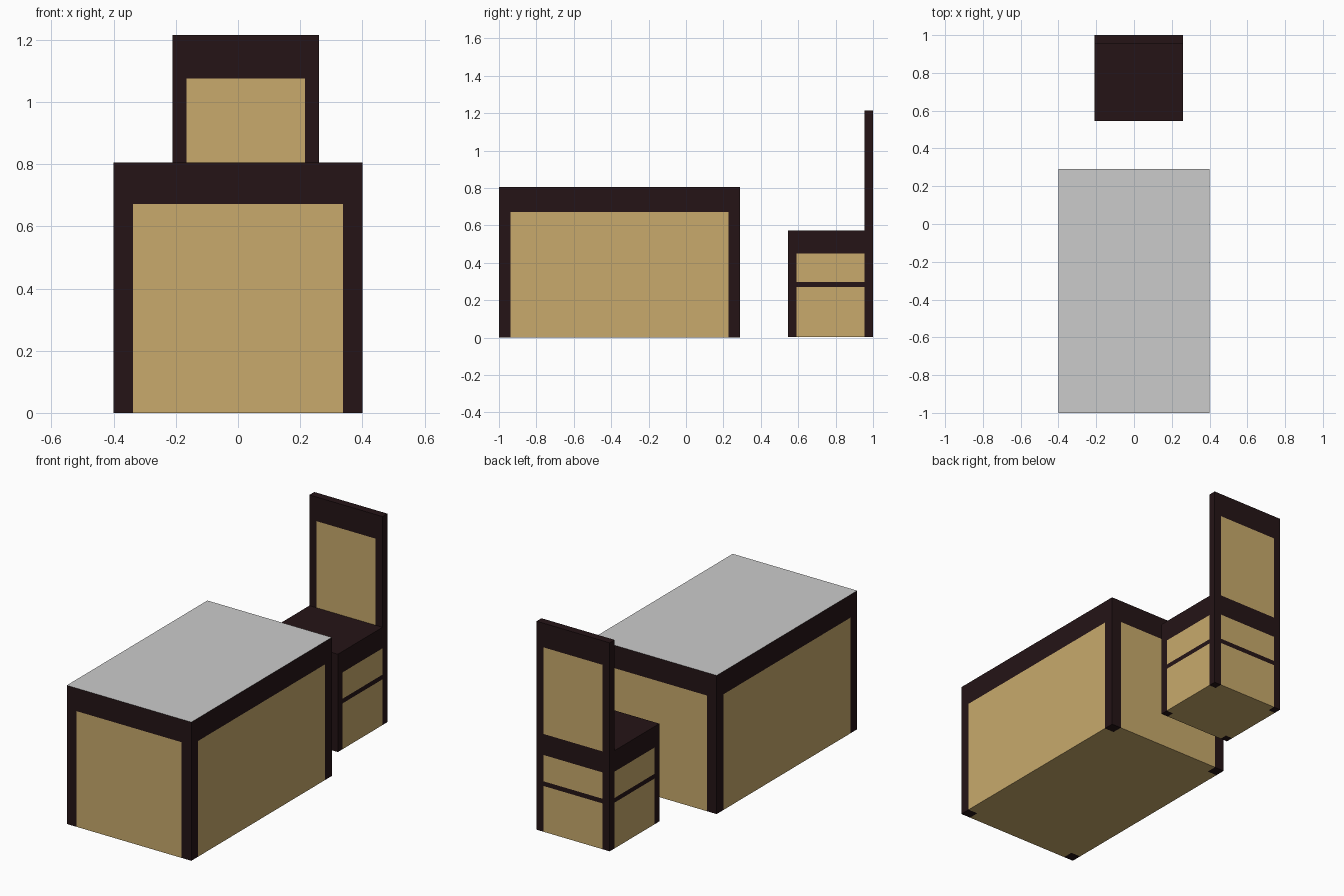
import bpy, bmesh

if "Cube" in bpy.data.objects:
    bpy.data.objects.remove(bpy.data.objects["Cube"])


def material(name, rgb):
    m = bpy.data.materials.new(name)
    m.diffuse_color = (*rgb, 1)
    m.use_nodes = True
    m.node_tree.nodes["Principled BSDF"].inputs["Base Color"].default_value = m.diffuse_color
    return m


DARK = material("dark_wood", (0.018, 0.007, 0.008))
TAN = material("tan_panel", (0.578, 0.402, 0.150))


def prism(name, outline, z0, z1, mat=None, open_top=False):
    """Extrude a flat outline from z0 to z1."""
    bm = bmesh.new()
    low = [bm.verts.new((x, y, z0)) for x, y in outline]
    high = [bm.verts.new((x, y, z1)) for x, y in outline]
    n = len(outline)
    bm.faces.new(low[::-1])
    if not open_top:
        bm.faces.new(high)
    for i in range(n):
        j = (i + 1) % n
        bm.faces.new((low[i], low[j], high[j], high[i]))
    me = bpy.data.meshes.new(name)
    bm.to_mesh(me)
    bm.free()
    if mat:
        me.materials.append(mat)
    ob = bpy.data.objects.new(name, me)
    bpy.context.collection.objects.link(ob)
    return ob


def box(name, x0, x1, y0, y1, z0, z1, mat, **kw):
    return prism(name, [(x0, y0), (x1, y0), (x1, y1), (x0, y1)], z0, z1, mat, **kw)


def infill(name, x0, x1, y0, y1, w, z0, z1, mat):
    """Block with its four corners notched out so the legs sit flush."""
    a, b, c, d = x0 + w, x1 - w, y0 + w, y1 - w
    return prism(name, [(a, y0), (b, y0), (b, c), (x1, c), (x1, d), (b, d),
                        (b, y1), (a, y1), (a, d), (x0, d), (x0, c), (a, c)], z0, z1, mat)


def legs(prefix, x0, x1, y0, y1, w, z0, z1):
    for sx, x in (("left", x0), ("right", x1 - w)):
        for sy, y in (("front", y0), ("back", y1 - w)):
            box(f"{prefix}_{sy}_{sx}_leg", x, x + w, y, y + w, z0, z1, DARK)


# Table: legs, filled sides, apron and grey top
T = (-0.40, 0.40, -1.0, 0.29)
LEG, APRON, TOP = 0.062, 0.672, 0.805
legs("table", *T, LEG, 0, APRON)
infill("table_side_panels", *T, LEG, 0, APRON, TAN)
box("table_apron", *T, APRON, TOP, DARK, open_top=True)
me = bpy.data.meshes.new("tabletop")
me.from_pydata([(T[0], T[2], TOP), (T[1], T[2], TOP), (T[1], T[3], TOP), (T[0], T[3], TOP)],
               [], [(0, 1, 2, 3)])
bpy.context.collection.objects.link(bpy.data.objects.new("tabletop", me))

# Chair base: legs, filled sides split by a stretcher, seat
C = (-0.21, 0.26, 0.545, 1.0)
W, FLOOR, RAIL, SEAT = 0.045, 0.004, 0.45, 0.572
legs("chair", *C, W, FLOOR, RAIL)
infill("chair_lower_panels", *C, W, FLOOR, 0.27, TAN)
infill("chair_stretcher", *C, W, 0.27, 0.297, DARK)
infill("chair_upper_panels", *C, W, 0.297, RAIL, TAN)
box("chair_seat", *C, RAIL, SEAT, DARK)

# Chair back: posts, panel and top rail
HEAD, BACK_TOP = 1.075, 1.215
yb = C[3] - W
box("chair_back_left_post", C[0], C[0] + W, yb, C[3], SEAT, HEAD, DARK)
box("chair_back_right_post", C[1] - W, C[1], yb, C[3], SEAT, HEAD, DARK)
box("chair_back_panel", C[0] + W, C[1] - W, yb, C[3], SEAT, HEAD, TAN)
box("chair_back_top_rail", C[0], C[1], yb, C[3], HEAD, BACK_TOP, DARK)
